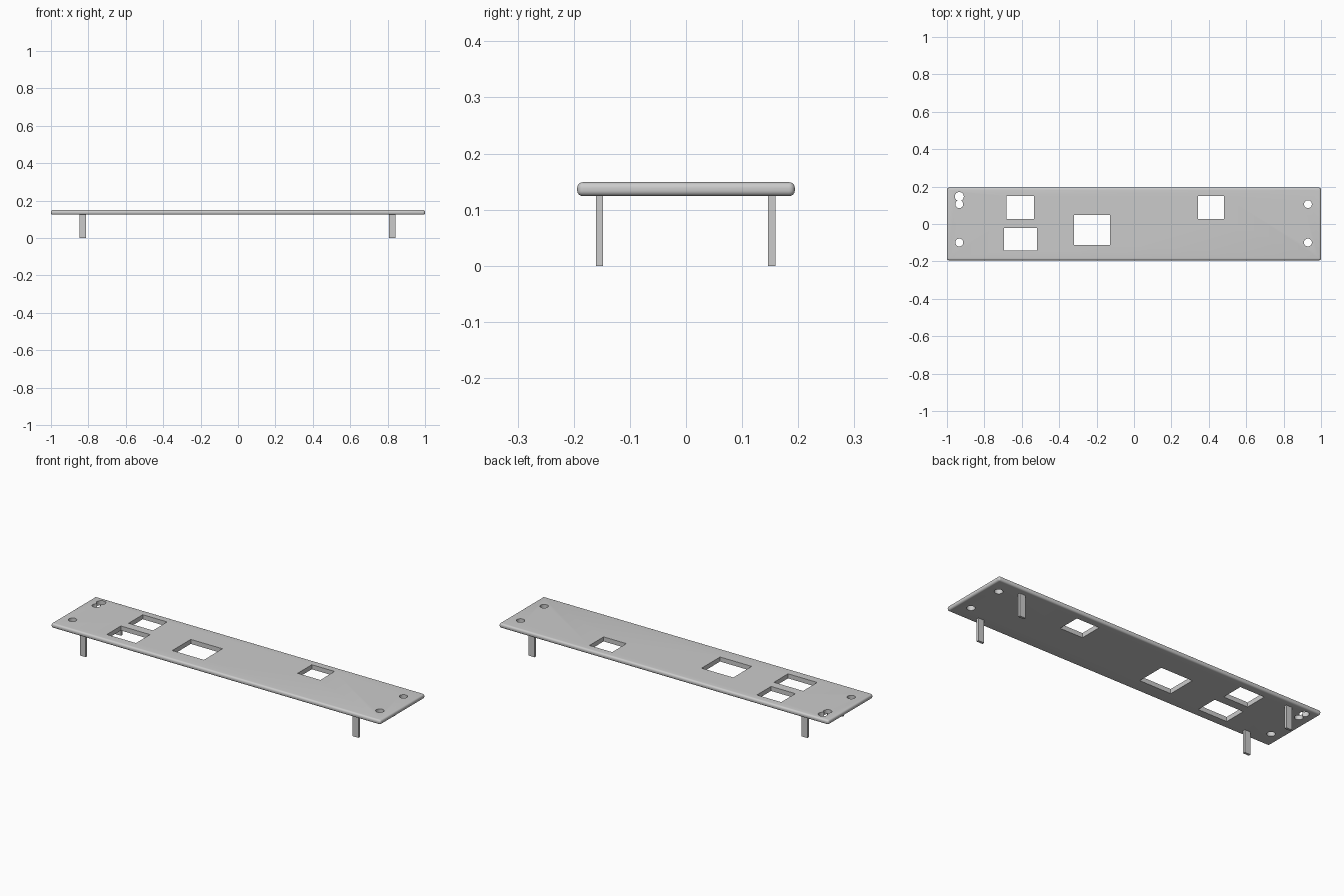
import bpy, bmesh, math
from mathutils import Matrix

cube = bpy.data.objects.get("Cube")
if cube:
    bpy.data.objects.remove(cube, do_unlink=True)

grey = bpy.data.materials.new("light grey")
grey.use_nodes = True
colour = (0.6, 0.6, 0.6, 1)
grey.diffuse_color = colour
grey.node_tree.nodes["Principled BSDF"].inputs["Base Color"].default_value = colour

BOTTOM, TOP = 0.124, 0.149
MID = (BOTTOM + TOP) / 2


def finish(bm, name):
    mesh = bpy.data.meshes.new(name)
    bm.to_mesh(mesh)
    bm.free()
    mesh.materials.append(grey)
    obj = bpy.data.objects.new(name, mesh)
    bpy.context.collection.objects.link(obj)
    return obj


def add_box(bm, x0, x1, y0, y1, z0, z1):
    m = Matrix.Translation(((x0 + x1) / 2, (y0 + y1) / 2, (z0 + z1) / 2))
    m = m @ Matrix.Diagonal((x1 - x0, y1 - y0, z1 - z0, 1))
    bmesh.ops.create_cube(bm, size=1, matrix=m)


def cut(target, cutter):
    cutter.hide_render = True
    mod = target.modifiers.new(cutter.name, "BOOLEAN")
    mod.operation, mod.solver, mod.object = "DIFFERENCE", "EXACT", cutter
    bpy.context.view_layer.objects.active = target
    bpy.ops.object.modifier_apply(modifier=mod.name)
    bpy.data.objects.remove(cutter, do_unlink=True)


# Plate with rounded edges
bm = bmesh.new()
add_box(bm, -1, 1, -0.194, 0.194, BOTTOM, TOP)
bmesh.ops.bevel(bm, geom=bm.edges[:], offset=0.0105, segments=6,
                profile=0.5, affect="EDGES")
plate = finish(bm, "panel_plate")

# Rectangular openings
bm = bmesh.new()
for x0, x1, y0, y1 in [(-0.683, -0.535, 0.027, 0.15), (-0.696, -0.519, -0.143, -0.021),
                       (-0.321, -0.129, -0.111, 0.049), (0.343, 0.481, 0.027, 0.15)]:
    add_box(bm, x0, x1, y0, y1, 0.1, 0.2)
cut(plate, finish(bm, "window_cutter"))

# Round screw holes and the larger cable hole
for x, y, r in [(-0.934, 0.106, 0.021), (-0.934, -0.099, 0.021), (0.93, 0.106, 0.021),
                (0.93, -0.099, 0.021), (-0.934, 0.147, 0.024)]:
    bm = bmesh.new()
    bmesh.ops.create_cone(bm, cap_ends=True, segments=32, radius1=r, radius2=r,
                          depth=0.1, matrix=Matrix.Translation((x, y, MID)))
    cut(plate, finish(bm, "hole_cutter"))

bpy.ops.object.select_all(action="DESELECT")
plate.select_set(True)
bpy.context.view_layer.objects.active = plate
bpy.ops.object.shade_smooth_by_angle(angle=math.radians(30))

# Four legs under the plate
for side, x in (("right", -0.83), ("left", 0.825)):
    for end, y in (("front", -0.154), ("back", 0.153)):
        bm = bmesh.new()
        add_box(bm, x - 0.018, x + 0.018, y - 0.0065, y + 0.0065, 0, BOTTOM + 0.004)
        finish(bm, f"{end}_{side}_leg")
